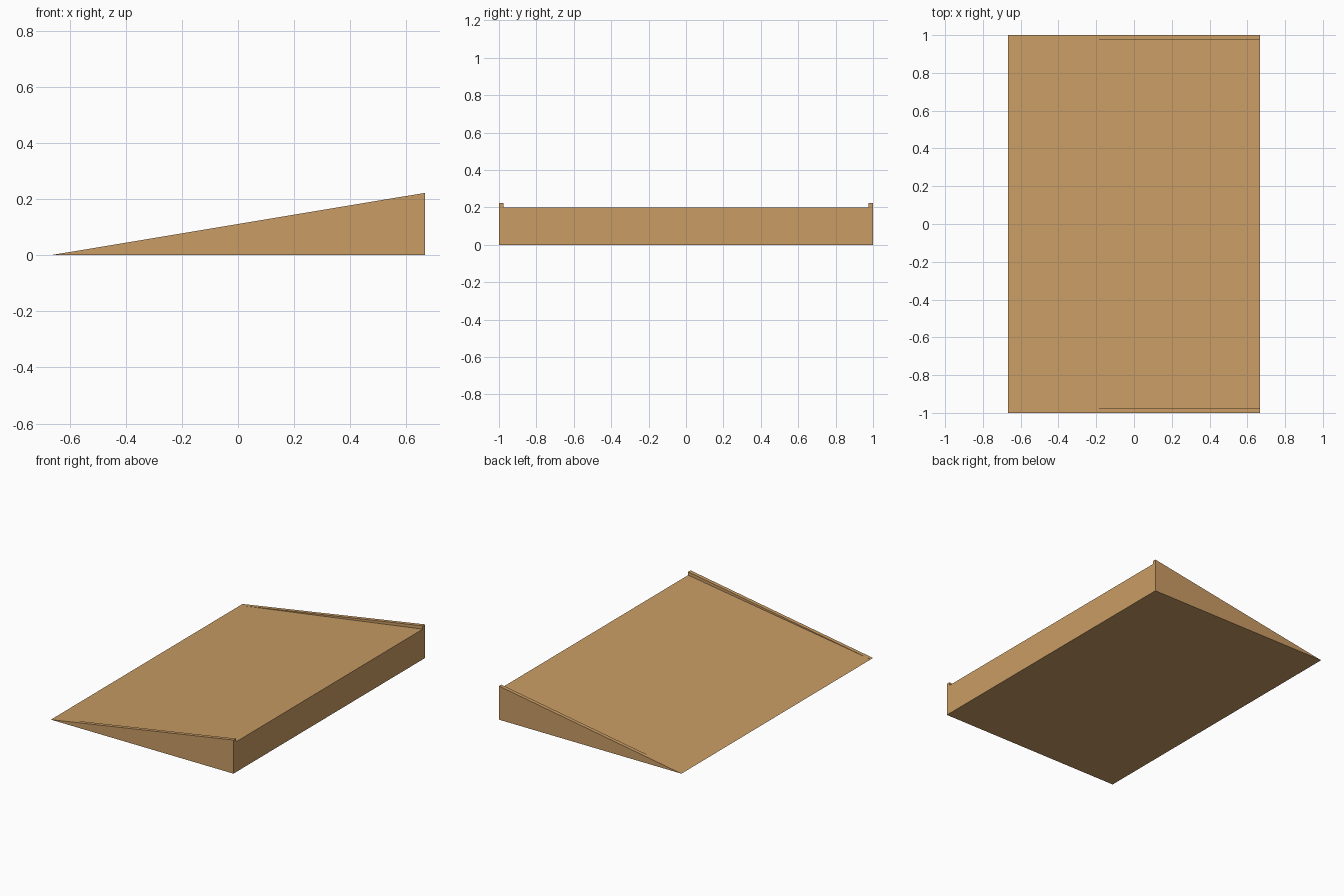
import bpy
import bmesh

cube = bpy.data.objects.get("Cube")
if cube:
    bpy.data.objects.remove(cube, do_unlink=True)

HALF_LENGTH, HALF_WIDTH = 0.667, 1.0
DECK_HEIGHT, CURB_HEIGHT, CURB_WIDTH = 0.2, 0.222, 0.025

# Plain tan material
tan = bpy.data.materials.new("tan")
tan.use_nodes = True
colour = (0.584, 0.333, 0.130, 1)
tan.diffuse_color = colour
tan.node_tree.nodes["Principled BSDF"].inputs["Base Color"].default_value = colour

# Upper outline of the tall end: curb, deck, curb
inner = HALF_WIDTH - CURB_WIDTH
half = [(HALF_WIDTH, 0), (HALF_WIDTH, CURB_HEIGHT),
        (inner, CURB_HEIGHT), (inner, DECK_HEIGHT)]
outline = half + [(-y, z) for y, z in reversed(half)]

bm = bmesh.new()
tall = [bm.verts.new((HALF_LENGTH, y, z)) for y, z in outline]
toe = {y: bm.verts.new((-HALF_LENGTH, y, 0)) for y, z in outline}
low = [toe[y] for y, z in outline]

# Sides, curb tops, curb inner walls and deck all taper to the toe edge
for i in range(len(tall) - 1):
    corners = [tall[i], tall[i + 1], low[i + 1], low[i]]
    bm.faces.new(list(dict.fromkeys(corners)))

# Tall end wall and underside
bm.faces.new(tall)
bm.faces.new([tall[0], tall[-1]] + list(dict.fromkeys(reversed(low))))
bmesh.ops.recalc_face_normals(bm, faces=bm.faces)

mesh = bpy.data.meshes.new("ramp_with_side_curbs")
bm.to_mesh(mesh)
bm.free()
mesh.materials.append(tan)
ramp = bpy.data.objects.new("ramp_with_side_curbs", mesh)
bpy.context.collection.objects.link(ramp)
